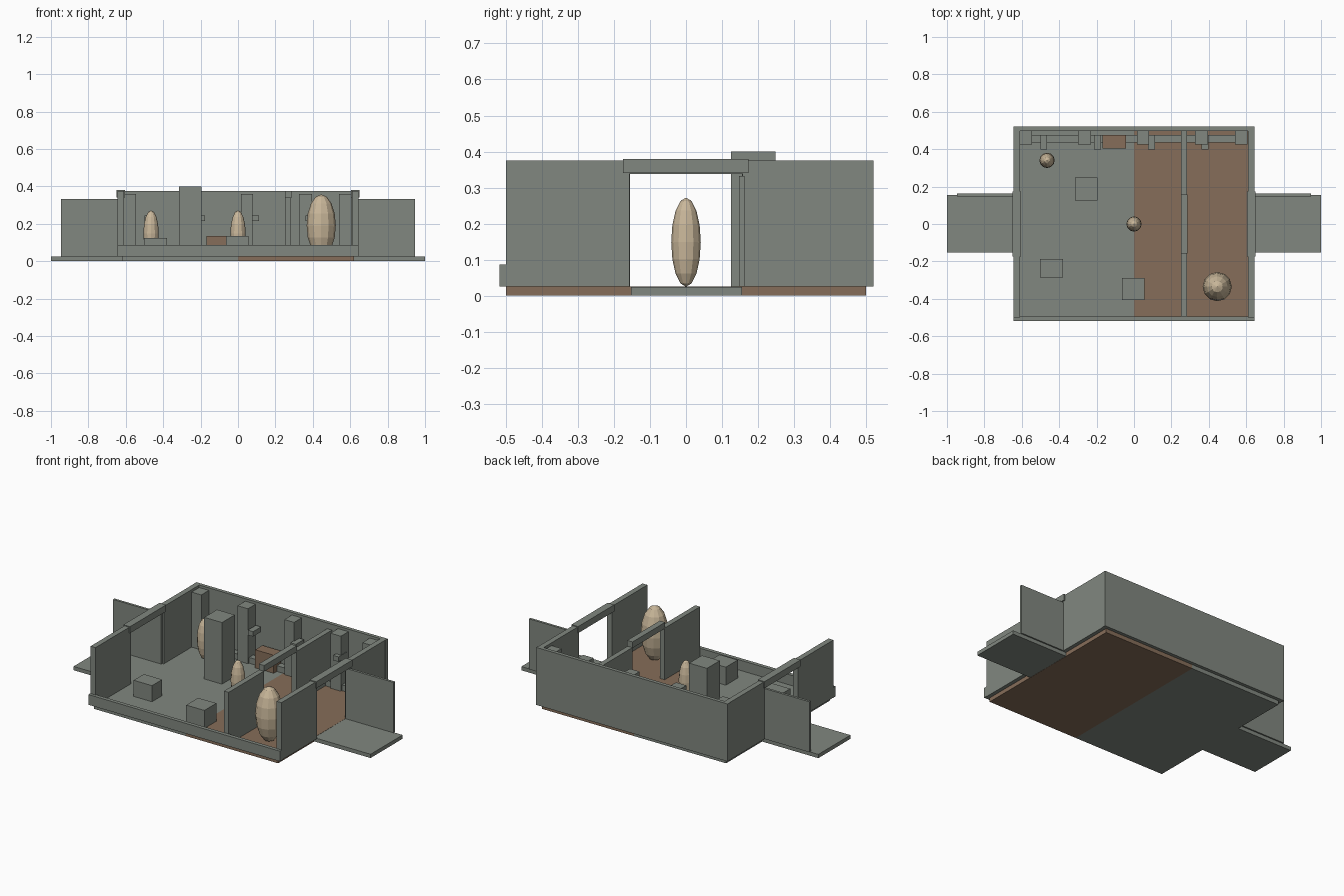
import bpy
import bmesh
from mathutils import Matrix

if "Cube" in bpy.data.objects:
    bpy.data.objects.remove(bpy.data.objects["Cube"])


def material(name, rgb):
    m = bpy.data.materials.new(name)
    m.diffuse_color = (*rgb, 1)
    m.use_nodes = True
    m.node_tree.nodes["Principled BSDF"].inputs["Base Color"].default_value = m.diffuse_color
    return m


GREY = material("grey_green", (0.22, 0.245, 0.215))
BROWN = material("brown", (0.24, 0.155, 0.10))
CREAM = material("cream", (0.58, 0.47, 0.32))
FLOOR = 0.025


def finish(bm, name, mat):
    me = bpy.data.meshes.new(name)
    bm.to_mesh(me)
    bm.free()
    me.materials.append(mat)
    ob = bpy.data.objects.new(name, me)
    bpy.context.collection.objects.link(ob)
    return ob


def box(name, x, y, z, mat=GREY):
    """Box from (low, high) ranges."""
    bm = bmesh.new()
    centre = [(a + b) / 2 for a, b in (x, y, z)]
    size = [b - a for a, b in (x, y, z)]
    bmesh.ops.create_cube(bm, size=1, matrix=Matrix.Translation(centre) @ Matrix.Diagonal((*size, 1)))
    return finish(bm, name, mat)


def egg(name, x, y, radius, top):
    """Faceted tall ellipsoid standing on the floor."""
    bm = bmesh.new()
    half = (top - FLOOR) / 2
    bmesh.ops.create_uvsphere(bm, u_segments=12, v_segments=8, radius=1,
                              matrix=Matrix.Translation((x, y, FLOOR + half))
                              @ Matrix.Diagonal((radius, radius, half, 1)))
    return finish(bm, name, CREAM)


# Two-tone floor
box("floor_left", (-0.62, 0), (-0.5, 0.5), (0, FLOOR))
box("floor_right", (0, 0.62), (-0.5, 0.5), (0, FLOOR), BROWN)

# Long walls: full height at the back, low at the front
box("back_wall", (-0.645, 0.645), (0.498, 0.52), (FLOOR, 0.375))
box("front_low_wall", (-0.645, 0.645), (-0.518, -0.495), (FLOOR, 0.087))

# Side walls with doorway, lintel, open door leaf and entrance slab
for side, s in (("left", -1), ("right", 1)):
    def span(a, b):
        return tuple(sorted((s * a, s * b)))
    box(side + "_wall_front", span(0.61, 0.643), (-0.5, -0.157), (FLOOR, 0.375))
    box(side + "_wall_back", span(0.61, 0.643), (0.157, 0.5), (FLOOR, 0.375))
    box(side + "_lintel", span(0.605, 0.65), (-0.175, 0.173), (0.34, 0.38))
    box(side + "_door", span(0.62, 0.945), (0.147, 0.162), (FLOOR, 0.332))
    box(side + "_entrance_slab", span(0.62, 1.0), (-0.153, 0.155), (0.001, 0.024))

# Inner partition with doorway
box("partition_front", (0.252, 0.284), (-0.495, -0.155), (FLOOR, 0.34))
box("partition_back", (0.252, 0.284), (0.155, 0.5), (FLOOR, 0.34))
box("partition_lintel", (0.25, 0.286), (-0.157, 0.157), (0.338, 0.375))

# Posts, low rail and brackets along the back wall
for i, (a, b) in enumerate([(-0.61, -0.545), (-0.30, -0.23), (0.015, 0.08), (0.325, 0.395), (0.54, 0.607)]):
    box(f"back_post_{i}", (a, b), (0.425, 0.498), (FLOOR, 0.36))
box("back_rail", (-0.545, 0.54), (0.435, 0.475), (FLOOR, 0.06))
for i, x in enumerate((-0.482, -0.195, 0.093, 0.38)):
    box(f"bracket_{i}", (x - 0.018, x + 0.018), (0.398, 0.475), (0.215, 0.245))

# Free-standing blocks
box("tall_pillar", (-0.315, -0.195), (0.125, 0.248), (FLOOR, 0.40))
box("left_crate", (-0.503, -0.38), (-0.285, -0.187), (FLOOR, 0.123))
box("right_crate", (-0.065, 0.057), (-0.405, -0.29), (FLOOR, 0.135))
box("brown_crate", (-0.168, -0.043), (0.405, 0.475), (FLOOR, 0.135), BROWN)

# Standing figures
egg("back_figure", -0.465, 0.34, 0.041, 0.272)
egg("centre_figure", 0, 0, 0.041, 0.272)
egg("large_figure", 0.445, -0.335, 0.078, 0.357)
